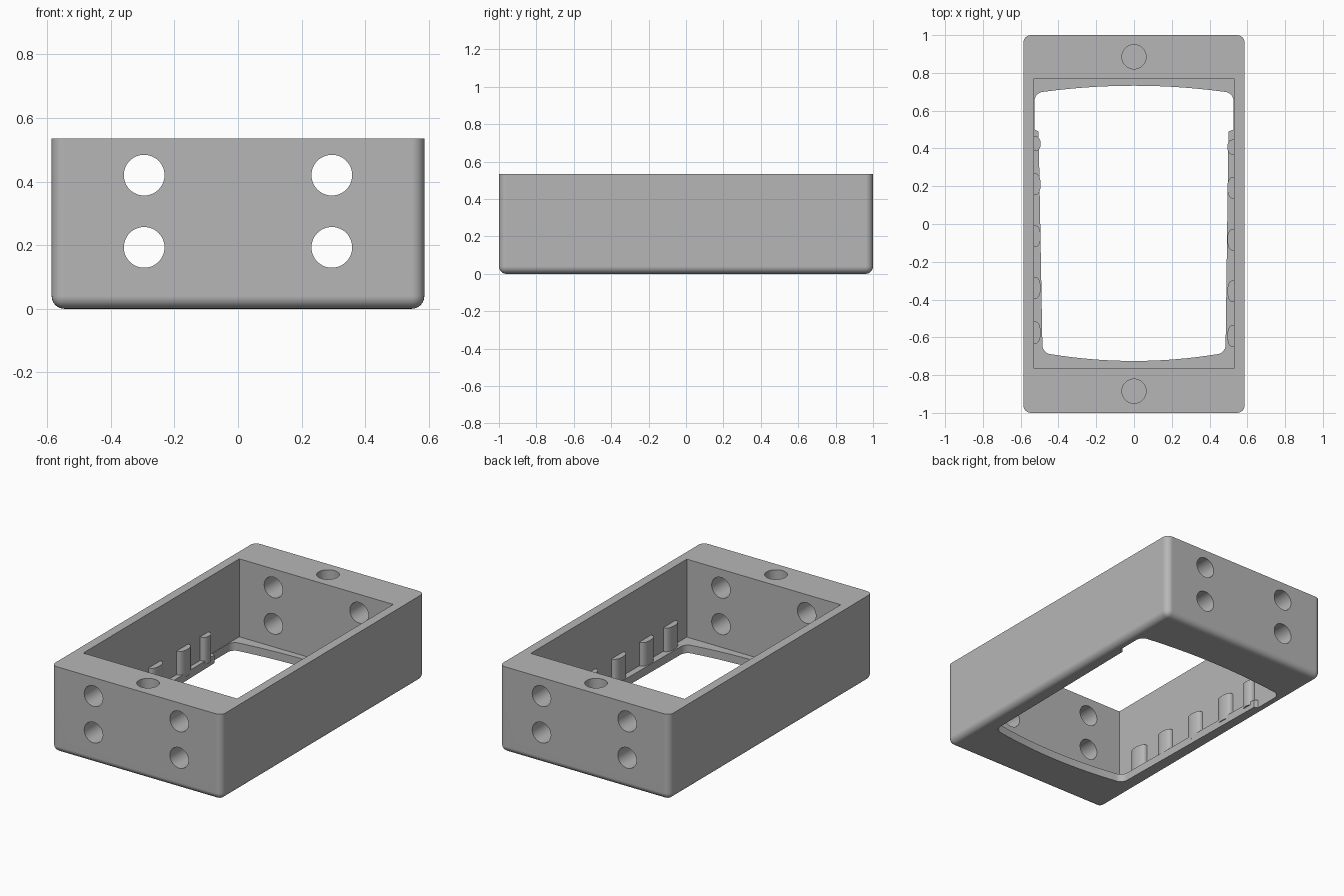
import bpy
import bmesh
from math import cos, sin, pi
from mathutils import Matrix

if "Cube" in bpy.data.objects:
    bpy.data.objects.remove(bpy.data.objects["Cube"], do_unlink=True)

HEIGHT, FLOOR = 0.535, 0.05
HALF_X = 0.586
CAVITY_X = 0.53

grey = bpy.data.materials.new("plain_grey")
grey.use_nodes = True
grey.diffuse_color = (0.47, 0.47, 0.47, 1)
grey.node_tree.nodes["Principled BSDF"].inputs["Base Color"].default_value = (0.47, 0.47, 0.47, 1)


def finish(name, bm):
    """Turn a bmesh into a named grey object."""
    bmesh.ops.recalc_face_normals(bm, faces=bm.faces)
    mesh = bpy.data.meshes.new(name)
    bm.to_mesh(mesh)
    bm.free()
    mesh.materials.append(grey)
    obj = bpy.data.objects.new(name, mesh)
    bpy.context.collection.objects.link(obj)
    return obj


def box(name, x0, x1, y0, y1, z0, z1, radius=0):
    bm = bmesh.new()
    size = Matrix.Diagonal((x1 - x0, y1 - y0, z1 - z0, 1))
    place = Matrix.Translation(((x0 + x1) / 2, (y0 + y1) / 2, (z0 + z1) / 2))
    bmesh.ops.create_cube(bm, size=1, matrix=place @ size)
    if radius:  # round everything except the top rim
        edges = [e for e in bm.edges if min(v.co.z for v in e.verts) < z1 - 0.01]
        bmesh.ops.bevel(bm, geom=edges, offset=radius, segments=6,
                        profile=0.5, affect='EDGES')
    return finish(name, bm)


def prism(name, outline, z0, z1):
    bm = bmesh.new()
    face = bm.faces.new([bm.verts.new((x, y, z0)) for x, y in outline])
    new = bmesh.ops.extrude_face_region(bm, geom=[face])["geom"]
    verts = [g for g in new if isinstance(g, bmesh.types.BMVert)]
    bmesh.ops.translate(bm, verts=verts, vec=(0, 0, z1 - z0))
    return finish(name, bm)


def rod(name, centre, length, along_y=False):
    bm = bmesh.new()
    turn = Matrix.Rotation(pi / 2 if along_y else 0, 4, 'X')
    bmesh.ops.create_cone(bm, cap_ends=True, segments=48, radius1=0.064, radius2=0.064,
                          depth=length, matrix=Matrix.Translation(centre) @ turn)
    return finish(name, bm)


def arc(cx, cy, r, start, end, steps=8):
    span = [start + (end - start) * i / steps for i in range(steps + 1)]
    return [(cx + r * cos(a), cy + r * sin(a)) for a in span]


def bow(x0, x1, y_end, y_mid, steps=20):
    """Shallow curved edge, without its end points."""
    half = (x1 - x0) / 2
    xs = [x0 + (x1 - x0) * i / steps for i in range(1, steps)]
    return [(x, y_mid + (y_end - y_mid) * ((x - (x0 + x1) / 2) / half) ** 2) for x in xs]


# Rounded outer block
case = box("case", -HALF_X, HALF_X, -1, 1, 0, HEIGHT, 0.04)

# Cutters: main cavity and shaped window through the floor
cutters = [box("cavity_cutter", -CAVITY_X, CAVITY_X, -0.765, 0.77, FLOOR, HEIGHT + 0.2)]
wide = CAVITY_X - 0.003
outline = (arc(wide - 0.05, 0.65, 0.05, 0, pi / 2)
           + bow(wide - 0.05, 0.05 - wide, 0.70, 0.732)
           + arc(0.05 - wide, 0.65, 0.05, pi / 2, pi)
           + [(-wide, 0.5), (-0.505, 0.49)]
           + arc(-0.435, -0.64, 0.05, pi, 1.5 * pi)
           + bow(-0.435, 0.435, -0.69, -0.725)
           + arc(0.435, -0.64, 0.05, 1.5 * pi, 2 * pi)
           + [(0.5, 0.49), (wide, 0.5)])
cutters.append(prism("window_cutter", outline, -0.1, FLOOR + 0.03))

# Cutters: four passages through the end walls, one blind hole in each end
for x in (-0.295, 0.295):
    for z in (0.193, 0.42):
        cutters.append(rod("end_hole_cutter", (x, 0, z), 2.4, True))
for y in (-0.885, 0.885):
    cutters.append(rod("top_hole_cutter", (0, y, HEIGHT), 0.6))

for cutter in cutters:
    cutter.hide_render = True
    mod = case.modifiers.new("cut", 'BOOLEAN')
    mod.operation = 'DIFFERENCE'
    mod.solver = 'EXACT'
    mod.object = cutter
bpy.context.view_layer.update()
result = bpy.data.meshes.new_from_object(
    case.evaluated_get(bpy.context.evaluated_depsgraph_get()))
case.modifiers.clear()
case.data = result
for cutter in cutters:
    bpy.data.objects.remove(cutter, do_unlink=True)

# Rounded support posts standing on the side ledges
posts = []
for side, name, shift in ((1, "left_post", -0.018), (-1, "right_post", 0)):
    for y, half in ((0.425, 0.04), (0.21, 0.058), (-0.065, 0.058),
                    (-0.338, 0.058), (-0.575, 0.06)):
        wall = CAVITY_X + 0.01
        r = 0.036
        shape = [(side * wall, y + shift - half)]
        shape += [(side * (CAVITY_X - r * cos(a) ** 0.7), y + shift + half * sin(a))
                  for a in [(-0.5 + i / 16) * pi for i in range(1, 16)]]
        shape += [(side * wall, y + shift + half)]
        posts.append(prism(name, shape, FLOOR - 0.02, 0.197))

# Smooth shading with sharp corners kept
bpy.ops.object.select_all(action='DESELECT')
for obj in [case] + posts:
    obj.select_set(True)
bpy.context.view_layer.objects.active = case
bpy.ops.object.shade_smooth_by_angle(angle=0.55)
weighted = case.modifiers.new("even_normals", 'WEIGHTED_NORMAL')
weighted.keep_sharp = True
